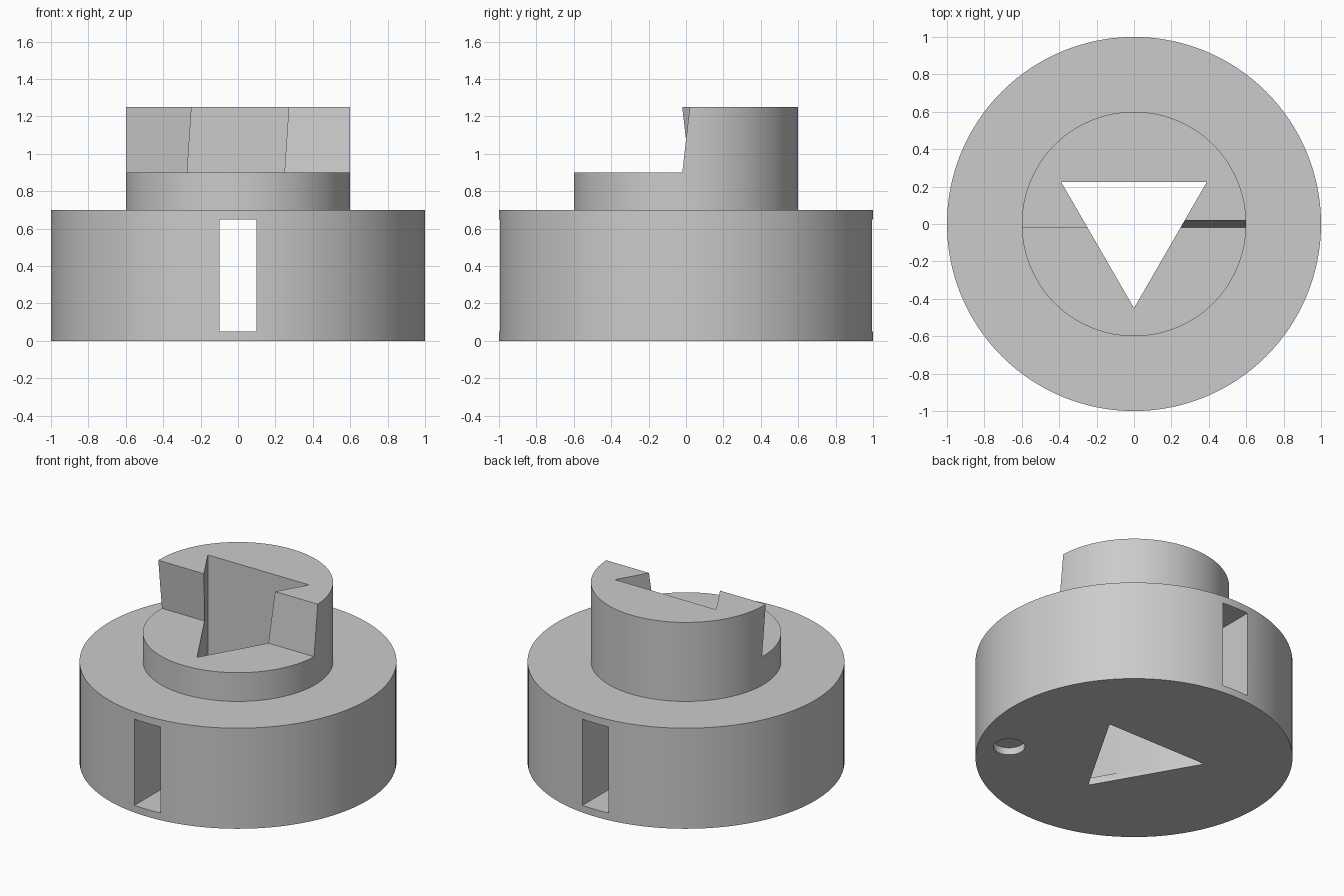
import bpy
import bmesh
from math import cos, sin, radians, pi

cube = bpy.data.objects.get("Cube")
if cube:
    bpy.data.objects.remove(cube, do_unlink=True)

grey = bpy.data.materials.new("plain grey")
grey.use_nodes = True
colour = (0.6, 0.6, 0.6, 1)
grey.diffuse_color = colour
grey.node_tree.nodes["Principled BSDF"].inputs["Base Color"].default_value = colour


def ring(radius, z, sides=128, start=0.0, cx=0.0, cy=0.0):
    """Regular polygon at height z."""
    return [(cx + radius * cos(start + 2 * pi * i / sides),
             cy + radius * sin(start + 2 * pi * i / sides), z) for i in range(sides)]


def loft(name, rings):
    """Closed solid through a stack of matching outlines."""
    bm = bmesh.new()
    loops = [[bm.verts.new(p) for p in r] for r in rings]
    n = len(loops[0])
    for low, high in zip(loops, loops[1:]):
        for i in range(n):
            j = (i + 1) % n
            bm.faces.new((low[i], low[j], high[j], high[i]))
    bm.faces.new(loops[0][::-1])
    bm.faces.new(loops[-1])
    bmesh.ops.recalc_face_normals(bm, faces=bm.faces)
    mesh = bpy.data.meshes.new(name)
    bm.to_mesh(mesh)
    bm.free()
    mesh.materials.append(grey)
    obj = bpy.data.objects.new(name, mesh)
    bpy.context.collection.objects.link(obj)
    return obj


def box_ring(w, d, z):
    return [(-w, -d, z), (w, -d, z), (w, d, z), (-w, d, z)]


def step_ring(z):
    """Front half outline; the two claw faces lean opposite ways with height."""
    lean = 0.02 - (z - 0.9) * 0.04 / 0.35
    return [(-0.8, -0.8, z), (0.8, -0.8, z), (0.8, -lean, z),
            (0.1, -lean, z), (-0.1, lean, z), (-0.8, lean, z)]


# Wide base with a narrower hub
body = loft("clutch_body", [ring(1, 0), ring(1, 0.7), ring(0.6, 0.7), ring(0.6, 1.25)])

# Triangular bore, through slot, claw step and blind locating hole
hole = dict(sides=48, cx=0.8 * cos(radians(-30)), cy=0.8 * sin(radians(-30)))
cutters = [
    loft("triangle_bore_cutter", [ring(0.45, z, 3, -pi / 2) for z in (-0.2, 1.6)]),
    loft("slot_cutter", [box_ring(0.1, 1.2, z) for z in (0.05, 0.65)]),
    loft("claw_step_cutter", [step_ring(z) for z in (0.9, 1.6)]),
    loft("locating_hole_cutter", [ring(0.1, z, **hole) for z in (-0.1, 0.05)]),
]

bpy.ops.object.select_all(action='DESELECT')
bpy.context.view_layer.objects.active = body
body.select_set(True)
for cutter in cutters:
    cutter.hide_render = True
    mod = body.modifiers.new(cutter.name, 'BOOLEAN')
    mod.operation = 'DIFFERENCE'
    mod.solver = 'EXACT'
    mod.object = cutter
    bpy.ops.object.modifier_apply(modifier=mod.name)
    bpy.data.objects.remove(cutter, do_unlink=True)

bpy.ops.object.shade_smooth_by_angle(angle=radians(30))
